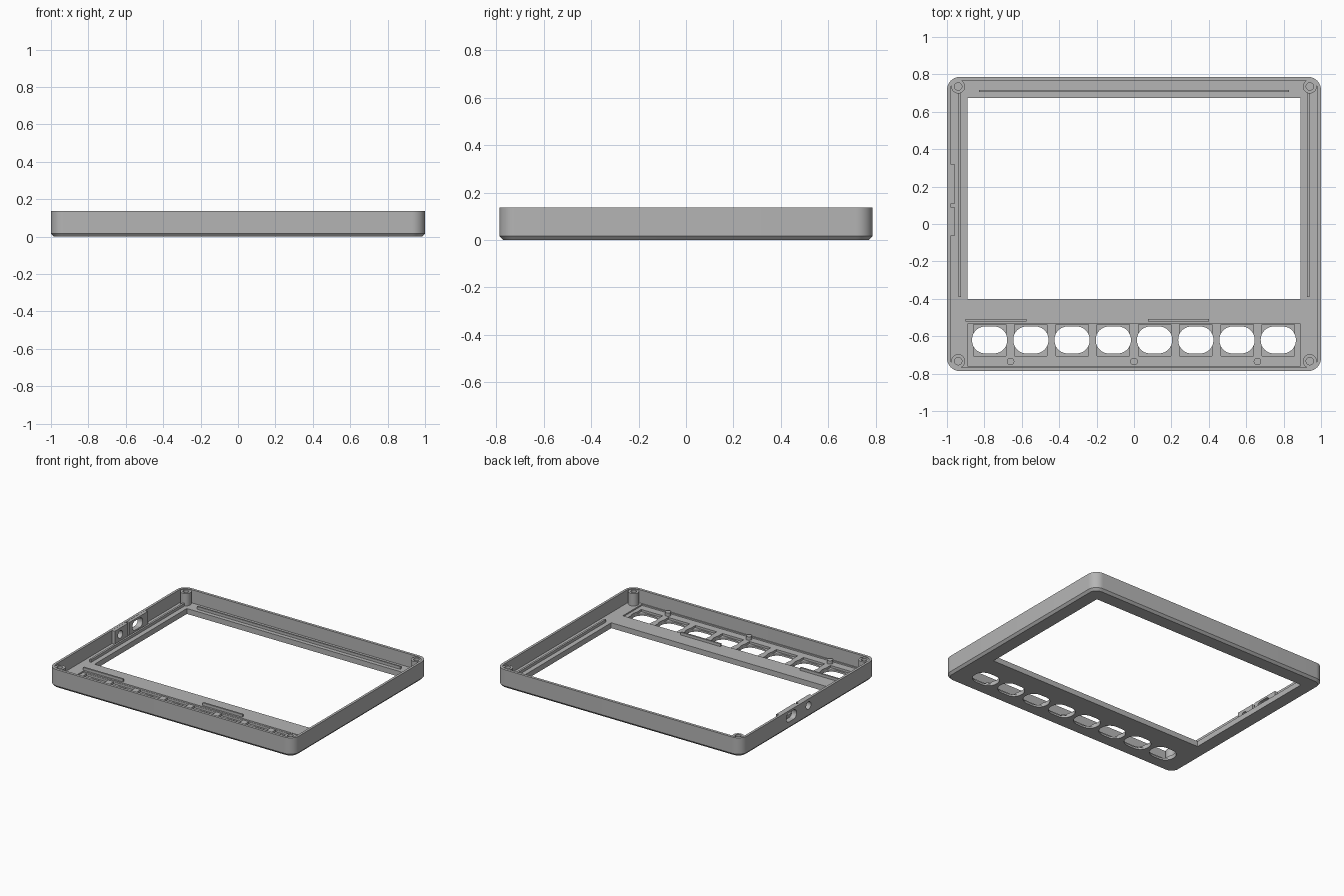
import bpy, bmesh
from math import cos, sin, pi, radians
from mathutils import Matrix

if "Cube" in bpy.data.objects:
    bpy.data.objects.remove(bpy.data.objects["Cube"])

grey = bpy.data.materials.new("plain_grey")
grey.use_nodes = True
grey.diffuse_color = (0.46, 0.46, 0.46, 1)
grey.node_tree.nodes["Principled BSDF"].inputs["Base Color"].default_value = grey.diffuse_color

HX, HY, TOP, FLOOR = 1.0, 0.787, 0.137, 0.04


def make(name, bm):
    bmesh.ops.recalc_face_normals(bm, faces=bm.faces)
    mesh = bpy.data.meshes.new(name)
    bm.to_mesh(mesh)
    bm.free()
    mesh.materials.append(grey)
    ob = bpy.data.objects.new(name, mesh)
    bpy.context.collection.objects.link(ob)
    return ob


def rounded(hx, hy, r, n=10):
    """Outline of a rounded rectangle, counter-clockwise."""
    pts = []
    for k, (sx, sy) in enumerate([(1, 1), (-1, 1), (-1, -1), (1, -1)]):
        for i in range(n + 1):
            a = (k + i / n) * pi / 2
            pts.append((sx * (hx - r) + r * cos(a), sy * (hy - r) + r * sin(a)))
    return pts


def loft(bm, rings, close=False):
    """Skin a list of (outline, z) rings; cap the ends or close the loop."""
    loops = [[bm.verts.new((x, y, z)) for x, y in pts] for pts, z in rings]
    pairs = list(zip(loops, loops[1:])) + ([(loops[-1], loops[0])] if close else [])
    for a, b in pairs:
        for i in range(len(a)):
            j = (i + 1) % len(a)
            bm.faces.new((a[i], a[j], b[j], b[i]))
    if not close:
        bm.faces.new(loops[0])
        bm.faces.new(loops[-1])
    return [v for lp in loops for v in lp]


def box(bm, x0, x1, y0, y1, z0, z1):
    m = Matrix.Translation(((x0 + x1) / 2, (y0 + y1) / 2, (z0 + z1) / 2))
    bmesh.ops.create_cube(bm, size=1, matrix=m @ Matrix.Diagonal((x1 - x0, y1 - y0, z1 - z0, 1)))


def boxes(name, items):
    bm = bmesh.new()
    for it in items:
        box(bm, *it)
    return make(name, bm)


def circle(cx, cy, r, n=32):
    return [(cx + r * cos(2 * pi * i / n), cy + r * sin(2 * pi * i / n)) for i in range(n)]


def cut(target, cutter):
    cutter.hide_render = True
    mod = target.modifiers.new("cut", 'BOOLEAN')
    mod.operation, mod.solver, mod.object = 'DIFFERENCE', 'EXACT', cutter
    bpy.context.view_layer.objects.active = target
    bpy.ops.object.modifier_apply(modifier=mod.name)
    bpy.data.objects.remove(cutter)


# Tray with chamfered underside and thin walls
bm = bmesh.new()
loft(bm, [(rounded(HX - .015, HY - .015, .055), 0), (rounded(HX, HY, .07), .017),
          (rounded(HX, HY, .07), TOP), (rounded(HX - .018, HY - .02, .052), TOP),
          (rounded(HX - .018, HY - .02, .052), FLOOR)])
frame = make("bezel_frame", bm)

# Screen window and shallow circuit board recess
cut(frame, boxes("window_cutter", [(-.89, .89, -.40, .675, -1, 1)]))
cut(frame, boxes("recess_cutter", [(-.89, .89, -.76, -.535, .03, .1)]))

# Eight button openings with square pockets above them
centres = [-.772 + i * .2205 for i in range(8)]
cut(frame, boxes("pocket_cutter", [(x - .087, x + .087, -.705, -.537, .014, .1) for x in centres]))
bm = bmesh.new()
for x in centres:
    shape = [(px + x, py - .62) for px, py in rounded(.094, .072, .07)]
    loft(bm, [(shape, -.1), (shape, .1)])
cut(frame, make("button_cutter", bm))

# Thickened pads for the two side connectors
pads = boxes("connector_pads", [(-.99, -.96, .107, .32, .03, TOP - .001),
                                (-.99, -.96, -.065, .09, .03, TOP - .001)])


def port_cutter():
    bm = bmesh.new()
    for y, w, h, r in [(.20, .06, .034, .032), (.0, .028, .028, .0279)]:
        shape = rounded(w, h, r)
        verts = loft(bm, [(shape, -1.1), (shape, -.9)])
        for v in verts:
            a, b, c = v.co
            v.co = (c, a + y, b + .088)
    return make("port_cutter", bm)


for part in (frame, pads):
    cut(part, port_cutter())

# Raised ribs on the floor
ribs = [(-.83, .83, .705, .717, .03, .06),
        (-.90, -.575, -.521, -.508, .03, .06),
        (.075, .40, -.521, -.508, .03, .06)]
ribs += [(s * .932 - .007, s * .932 + .007, -.39, .70, .03, .06) for s in (-1, 1)]
boxes("floor_ribs", ribs)

# Hollow screw posts in the corners
bm = bmesh.new()
for cx in (-.94, .94):
    for cy in (-.733, .735):
        outer, inner = circle(cx, cy, .037), circle(cx, cy, .02)
        loft(bm, [(outer, .03), (outer, TOP - .006), (inner, TOP - .006), (inner, .03)], True)
posts = make("screw_posts", bm)

# Locating pins in front of the buttons
bm = bmesh.new()
for x in (-.66, 0, .66):
    c = circle(x, -.735, .02)
    loft(bm, [(c, .02), (c, .055)])
pins = make("locating_pins", bm)

# Smooth the rounded surfaces and keep the edges crisp
bpy.ops.object.select_all(action='DESELECT')
for ob in (frame, posts, pins, pads):
    ob.select_set(True)
bpy.context.view_layer.objects.active = frame
bpy.ops.object.shade_smooth_by_angle(angle=radians(30))
